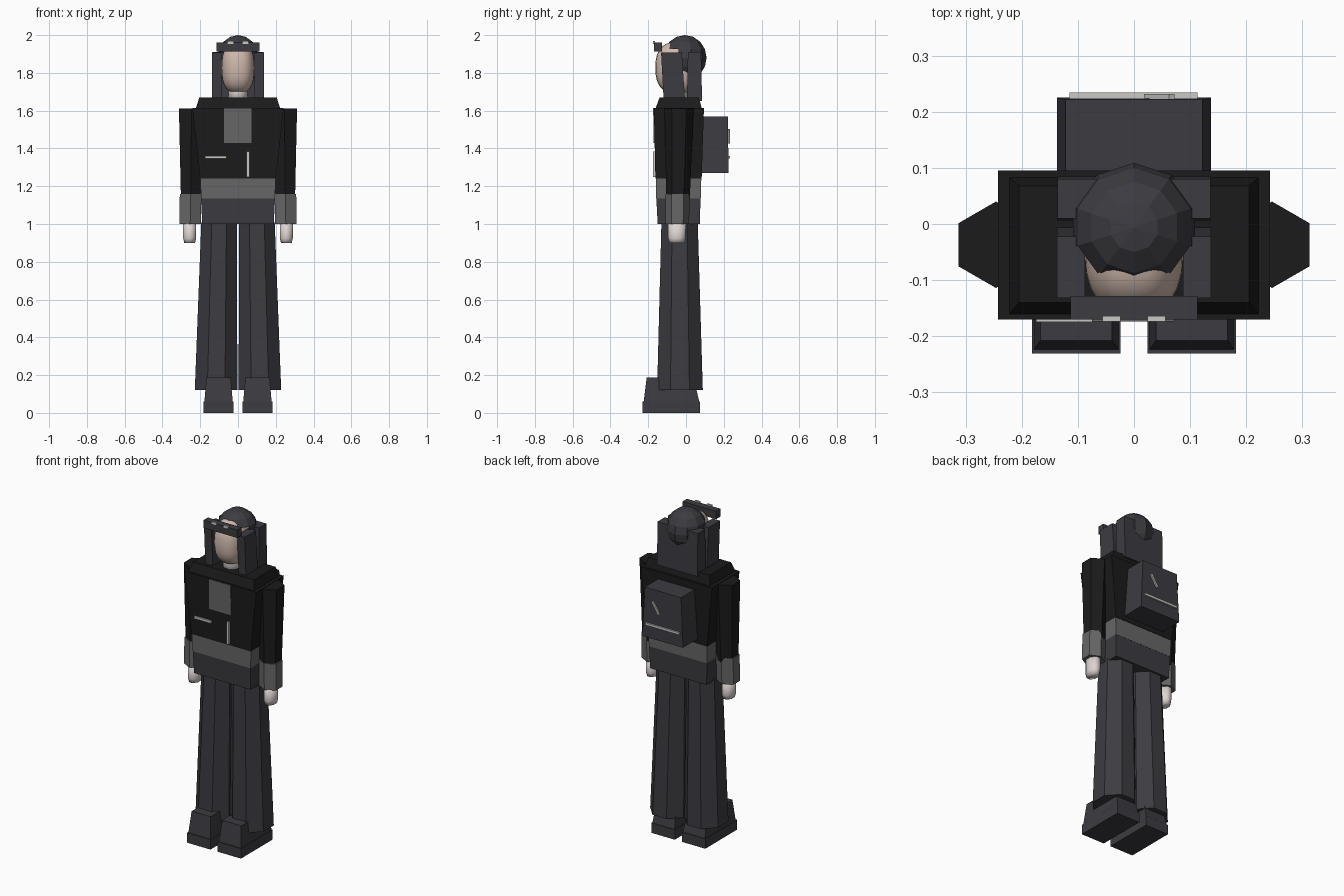
import bpy, bmesh
from math import cos, sin, pi, radians, copysign

if "Cube" in bpy.data.objects:
    bpy.data.objects.remove(bpy.data.objects["Cube"])


def material(name, r, g, b):
    m = bpy.data.materials.new(name)
    m.use_nodes = True
    m.diffuse_color = (r, g, b, 1)
    m.node_tree.nodes["Principled BSDF"].inputs["Base Color"].default_value = (r, g, b, 1)
    return m


BLACK = material("jacket black", 0.011, 0.011, 0.011)
CHARCOAL = material("charcoal cloth", 0.045, 0.044, 0.053)
GREY = material("mid grey", 0.135, 0.135, 0.135)
SKIN = material("skin", 0.62, 0.48, 0.41)
PALE = material("pale skin", 0.72, 0.66, 0.64)
METAL = material("zip metal", 0.6, 0.58, 0.56)


def finish(name, bm, mat, smooth=False):
    bmesh.ops.recalc_face_normals(bm, faces=bm.faces)
    for f in bm.faces:
        f.smooth = smooth
    mesh = bpy.data.meshes.new(name)
    bm.to_mesh(mesh)
    bm.free()
    mesh.materials.append(mat)
    ob = bpy.data.objects.new(name, mesh)
    bpy.context.collection.objects.link(ob)
    return ob


def loft(name, rings, mat, smooth=False):
    """Skin a stack of equal-sized point rings and cap both ends."""
    bm = bmesh.new()
    loops = [[bm.verts.new(p) for p in ring] for ring in rings]
    n = len(loops[0])
    for a, b in zip(loops, loops[1:]):
        for i in range(n):
            j = (i + 1) % n
            bm.faces.new((a[i], a[j], b[j], b[i]))
    bm.faces.new(loops[0])
    bm.faces.new(loops[-1])
    return finish(name, bm, mat, smooth)


def rect(x0, x1, y0, y1, z):
    return [(x0, y0, z), (x1, y0, z), (x1, y1, z), (x0, y1, z)]


def ngon(n, cx, cy, ax, ay, z):
    """Polygon with a flat side towards +x; ax and ay are circumradii."""
    turn = [2 * pi * (i + 0.5) / n for i in range(n)]
    return [(cx + ax * cos(t), cy + ay * sin(t), z) for t in turn]


def box(name, x, y, z, mat):
    return loft(name, [rect(*x, *y, z[0]), rect(*x, *y, z[1])], mat)


# Jacket, belt, hips and collar
loft("jacket", [rect(-.2, .2, -.162, .083, 1.24), rect(-.242, .242, -.17, .095, 1.615)], BLACK)
loft("collar", [rect(-.222, .222, -.16, .083, 1.615), rect(-.205, .205, -.14, .068, 1.67)], BLACK)
loft("waistband", [rect(-.195, .195, -.158, .078, 1.135), rect(-.2, .2, -.16, .081, 1.24)], GREY)
loft("hips", [rect(-.19, .19, -.15, .073, 1.0), rect(-.195, .195, -.157, .077, 1.135)], CHARCOAL)

# Shirt panel and metal zips on the chest, following the slanted jacket front
loft("shirt_panel", [rect(-.075, .072, -.171, -.15, 1.43), rect(-.075, .072, -.174, -.15, 1.613)], GREY)
box("chest_zip", (-.175, -.06), (-.175, -.165), (1.346, 1.36), METAL)
box("front_zip", (.046, .06), (-.175, -.162), (1.25, 1.385), METAL)

# Backpack with two zips
loft("backpack", [rect(-.137, .137, .08, .225, 1.27), rect(-.122, .122, .08, .222, 1.57)], CHARCOAL)
box("backpack_zip", (-.115, .113), (.222, .234), (1.346, 1.36), METAL)
slanted = box("backpack_slanted_zip", (-.006, .006), (-.005, .005), (-.042, .042), METAL)
slanted.location = (.045, .227, 1.465)
slanted.rotation_euler.y = radians(32)

# Limbs, mirrored left and right
for side, s in (("left", 1), ("right", -1)):
    loft(side + "_sleeve", [ngon(6, s * .25, -.042, .06, .062, 1.13),
                            ngon(6, s * .246, -.037, .077, .077, 1.612)], BLACK)
    loft(side + "_cuff", [ngon(6, s * .253, -.046, .066, .062, 1.0),
                          ngon(6, s * .251, -.044, .066, .064, 1.16)], GREY)
    hand = loft(side + "_hand", [ngon(8, s * .256, -.048, .031, .043, .9),
                                 ngon(8, s * .256, -.048, .037, .05, .925),
                                 ngon(8, s * .256, -.048, .038, .051, 1.02)], PALE, True)
    loft(side + "_trouser_leg", [ngon(8, s * .116, -.032, .122, .131, .12),
                                 ngon(8, s * .1, -.034, .102, .104, 1.01)], CHARCOAL)
    xs = sorted((s * .024, s * .182))
    box(side + "_sole", xs, (-.231, .074), (0, .06), CHARCOAL)
    loft(side + "_shoe", [rect(xs[0] + .004, xs[1] - .004, -.224, .07, .06),
                          rect(xs[0] + .015, xs[1] - .015, -.208, .04, .187)], CHARCOAL)
    # Upright front side of the hood
    xs = sorted((s * .087, s * .137))
    loft(side + "_hood_side", [rect(*xs, -.118, -.005, 1.65), rect(*xs, -.132, -.022, 1.908)], CHARCOAL)
    # Light chip on the brow band
    xs = sorted((s * .024, s * .056))
    box(side + "_band_chip", xs, (-.174, -.164), (1.954, 1.968), METAL)

# Hood back and brow band
loft("hood_back", [rect(-.136, .136, .005, .085, 1.65), rect(-.136, .136, .01, .08, 1.91)], CHARCOAL)
box("brow_band", (-.113, .113), (-.17, -.128), (1.912, 1.96), CHARCOAL)

# Neck and softly squared head
loft("neck", [ngon(12, 0, -.05, .055, .06, 1.64), ngon(12, 0, -.05, .05, .055, 1.76)], PALE, True)
bm = bmesh.new()
bmesh.ops.create_uvsphere(bm, u_segments=24, v_segments=16, radius=1)
for v in bm.verts:
    x, y, z = (copysign(abs(c) ** 0.8, c) for c in v.co)
    v.co = (.088 * x, -.047 + .115 * y, 1.827 + .137 * z)
finish("head", bm, SKIN, True)

# Faceted hair cap, open over the face
bm = bmesh.new()
bmesh.ops.create_uvsphere(bm, u_segments=10, v_segments=8, radius=1)
for v in bm.verts:
    v.co = (.114 * v.co.x, -.006 + .115 * v.co.y, 1.88 + .12 * v.co.z)
low = []
for f in bm.faces:
    c = f.calc_center_median()
    if c.z < 1.81 or (c.z < 1.93 and c.y < -.03):
        low.append(f)
bmesh.ops.delete(bm, geom=low, context='FACES')
finish("hair_cap", bm, CHARCOAL)
